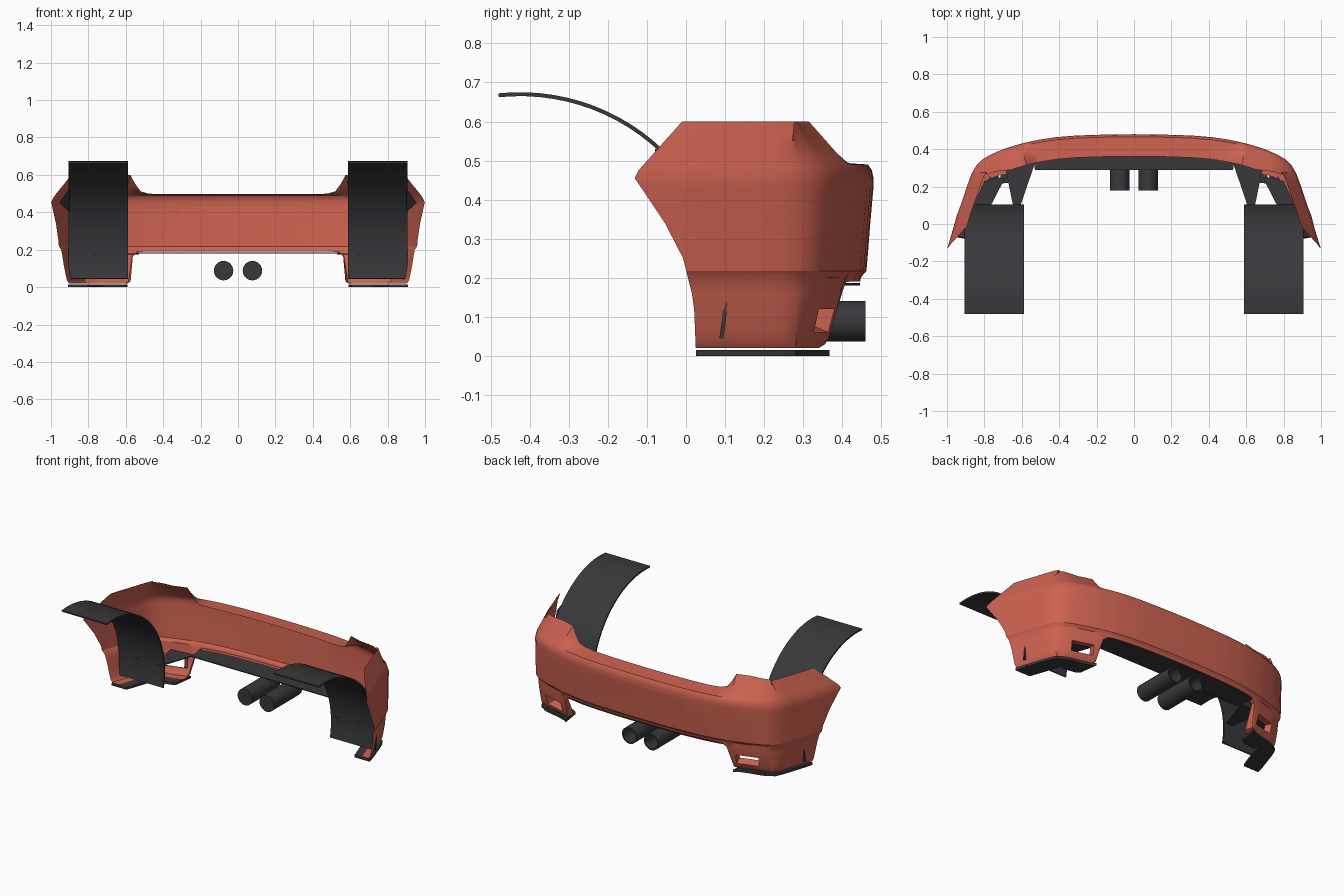
import bpy, bmesh, math
from mathutils import Vector

if "Cube" in bpy.data.objects:
    bpy.data.objects.remove(bpy.data.objects["Cube"])

red = bpy.data.materials.new("red_paint")
red.diffuse_color = (0.60, 0.12, 0.08, 1)
red.use_nodes = True
red.node_tree.nodes["Principled BSDF"].inputs["Base Color"].default_value = red.diffuse_color
dark = bpy.data.materials.new("dark_plastic")
dark.diffuse_color = (0.04, 0.04, 0.045, 1)
dark.use_nodes = True
dark.node_tree.nodes["Principled BSDF"].inputs["Base Color"].default_value = dark.diffuse_color


def interp(table, t):
    if t <= table[0][0]:
        return table[0][1]
    for (a, va), (b, vb) in zip(table, table[1:]):
        if t <= b:
            return va + (vb - va) * (t - a) / (b - a)
    return table[-1][1]


def finish(bm, name, mat, angle=35):
    me = bpy.data.meshes.new(name)
    bm.to_mesh(me)
    bm.free()
    ob = bpy.data.objects.new(name, me)
    bpy.context.collection.objects.link(ob)
    me.materials.append(mat)
    bpy.ops.object.select_all(action='DESELECT')
    ob.select_set(True)
    bpy.context.view_layer.objects.active = ob
    bpy.ops.object.shade_smooth_by_angle(angle=math.radians(angle))
    return ob


def plate(name, outline, thick, mat, side=1):
    """Closed slab: outline points pushed along the vector 'thick'."""
    bm = bmesh.new()
    pts = [Vector((p[0] * side, p[1], p[2])) for p in outline]
    off = Vector((thick[0] * side, thick[1], thick[2]))
    a = [bm.verts.new(p) for p in pts]
    b = [bm.verts.new(p + off) for p in pts]
    bm.faces.new(a)
    bm.faces.new(b[::-1])
    for i in range(len(a)):
        j = (i + 1) % len(a)
        bm.faces.new((a[i], b[i], b[j], a[j]))
    bmesh.ops.recalc_face_normals(bm, faces=bm.faces)
    return finish(bm, name, mat)


# Bumper definition: plan outline of one half at belt height, and height tables
PLAN = [(0, .48), (.16, .478), (.31, .473), (.42, .464), (.50, .452), (.545, .443),
        (.575, .436), (.605, .429), (.63, .422), (.70, .400), (.765, .372), (.81, .345),
        (.845, .31), (.87, .265), (.89, .21), (.91, .15), (.93, .09), (.95, .04),
        (.97, -.04), (1.0, -.135)]
SPLIT = 12
ROWS = [.60, .575, .55, .52, .50, .49, .475, .455, .43, .34, .25, .217, .20, .16, .12, .06, .035, .02]
ARCH = [(.02, .025), (.14, .02), (.28, -.015), (.38, -.08), (.46, -.135), (.60, -.01)]
REAR_INSET = [(.02, .085), (.035, .07), (.06, .06), (.14, .038), (.20, .033), (.217, .018), (.25, .015),
              (.34, .008), (.43, 0), (.455, 0), (.475, .004), (.49, .014), (.52, .045), (.60, .118)]
SIDE_INSET = [(.02, .05), (.035, .04), (.10, .025), (.20, .014), (.217, .002), (.455, 0),
              (.49, .012), (.60, .07)]
BOTTOM = [(.50, .19), (.545, .188), (.575, .165), (.605, .03), (.63, .02)]
TOP = [(.42, .497), (.50, .50), (.545, .512), (.575, .55), (.605, .60)]
X_AT_Y = sorted((y, x) for x, y in PLAN)


def skin(i, row, extra=0.0):
    x, y = PLAN[i]
    zb, zt = interp(BOTTOM, x), interp(TOP, x)
    z, key = row, row
    if row < .217:
        z = key = .217 - (.217 - row) * (.217 - zb) / .197
    elif row > .49:
        z = .49 + (row - .49) * (zt - .49) / .11
    if i > SPLIT:
        y0, yl = PLAN[SPLIT][1], PLAN[-1][1]
        y = y0 - (y0 - y) * (y0 - interp(ARCH, z)) / (y0 - yl)
        x = interp(X_AT_Y, y)
    p, q = PLAN[max(i - 1, 0)], PLAN[min(i + 1, len(PLAN) - 1)]
    n = Vector((p[1] - q[1], q[0] - p[0])).normalized()
    if i == 0:
        n = Vector((0, 1))
    w = interp([(.70, 0), (.87, 1)], x)
    d = interp(REAR_INSET, key) * (1 - w) + interp(SIDE_INSET, key) * w + extra
    if i > SPLIT:
        n = Vector((1, 0))
    return Vector((x - n.x * d, y - n.y * d, z))


# Bumper skin with inward bottom flange
bm = bmesh.new()
N = len(PLAN)
grid = []
for k in range(-(N - 1), N):
    i, s = abs(k), (-1 if k < 0 else 1)
    col = [skin(i, r) for r in ROWS]
    col.append(skin(i, .02, .05 if PLAN[i][0] > .6 else .02))
    grid.append([bm.verts.new((p.x * s, p.y, p.z)) for p in col])
plate_faces, vents = [], {-1: [], 1: []}
for c in range(len(grid) - 1):
    k = c - (N - 1)
    j = k if k >= 0 else -k - 1
    for r in range(len(ROWS)):
        f = bm.faces.new((grid[c][r], grid[c + 1][r], grid[c + 1][r + 1], grid[c][r + 1]))
        if r < len(ROWS) - 1:
            if j < 2 and .25 <= ROWS[r + 1] and ROWS[r] <= .43:
                plate_faces.append(f)
            if 8 <= j < 10 and ROWS[r] == .12:
                vents[1 if k >= 0 else -1].append(f)
# Number plate recess and open corner vents
bmesh.ops.inset_region(bm, faces=plate_faces, thickness=.012, depth=-.03, use_even_offset=True)
for s in (-1, 1):
    bmesh.ops.inset_region(bm, faces=vents[s], thickness=.006, depth=-.045, use_even_offset=True)
    bmesh.ops.delete(bm, geom=vents[s], context='FACES')
finish(bm, "bumper_skin", red, 30)

# Undertray below the middle section
half = [(x, y - .035) for x, y in PLAN if x < .56]
rim = [(-x, y) for x, y in half[:0:-1]] + half
plate("undertray", [(x, y, .18) for x, y in rim] + [(.53, .29, .18), (-.53, .29, .18)],
      (0, 0, .006), dark)

for s, side in ((-1, "left"), (1, "right")):
    # Wheel arch liner: arc in side view swept across the width
    R, cy, cz = .53, -.425, .145
    angles = [math.radians(96 - 107 * t / 28) for t in range(29)]
    arc = [(cy + R * math.cos(a), cz + R * math.sin(a)) for a in angles]
    inner = [(cy + (R - .01) * math.cos(a), cz + (R - .01) * math.sin(a)) for a in angles]
    bm = bmesh.new()
    rings = [[bm.verts.new((s * x, y, z)) for x, (y, z) in
              ((.588, o), (.905, o), (.905, n), (.588, n))] for o, n in zip(arc, inner)]
    for a, b in zip(rings, rings[1:]):
        for m in range(4):
            bm.faces.new((a[m], a[(m + 1) % 4], b[(m + 1) % 4], b[m]))
    bm.faces.new(rings[0])
    bm.faces.new(rings[-1][::-1])
    bmesh.ops.recalc_face_normals(bm, faces=bm.faces)
    finish(bm, side + "_wheel_liner", dark)

    # Brackets tying the liner to the bumper
    plate(side + "_inner_bracket", [(.53, .325, .175), (.69, .31, .175), (.645, .09, .175),
                                    (.61, .09, .175)], (0, 0, .006), dark, s)
    plate(side + "_outer_bracket", [(.69, .245, .175), (.72, .25, .175), (.80, .23, .175),
                                    (.86, .10, .175), (.77, .09, .175)], (0, 0, .006), dark, s)
    plate(side + "_liner_fin", [(.90, -.08, .53), (.955, -.07, .45), (.90, .03, .40)],
          (0, .006, 0), dark, s)

    # Lower corner lip following the bumper base
    cols = range(7, N)
    outer = [skin(i, .02, -.012) for i in cols]
    back = [skin(i, .02, .10) for i in cols][::-1]
    lip = [(min(p.x, .91), p.y, 0) for p in outer] + [(max(p.x, .605), p.y, 0) for p in back]
    plate(side + "_corner_lip", lip, (0, 0, .015), dark, s)

    # Exhaust pipe with hollow rear end, lathed about its axis
    bm = bmesh.new()
    prof = [(0, .18), (.052, .18), (.052, .46), (.043, .46), (.043, .22), (0, .22)]
    vs = [bm.verts.new((s * .077 + r, y, .088)) for r, y in prof]
    es = [bm.edges.new(e) for e in zip(vs, vs[1:])]
    bmesh.ops.spin(bm, geom=vs + es, cent=(s * .077, 0, .088), axis=(0, 1, 0),
                   angle=2 * math.pi, steps=24)
    bmesh.ops.remove_doubles(bm, verts=bm.verts, dist=1e-4)
    bmesh.ops.recalc_face_normals(bm, faces=bm.faces)
    finish(bm, side + "_exhaust_pipe", dark)
